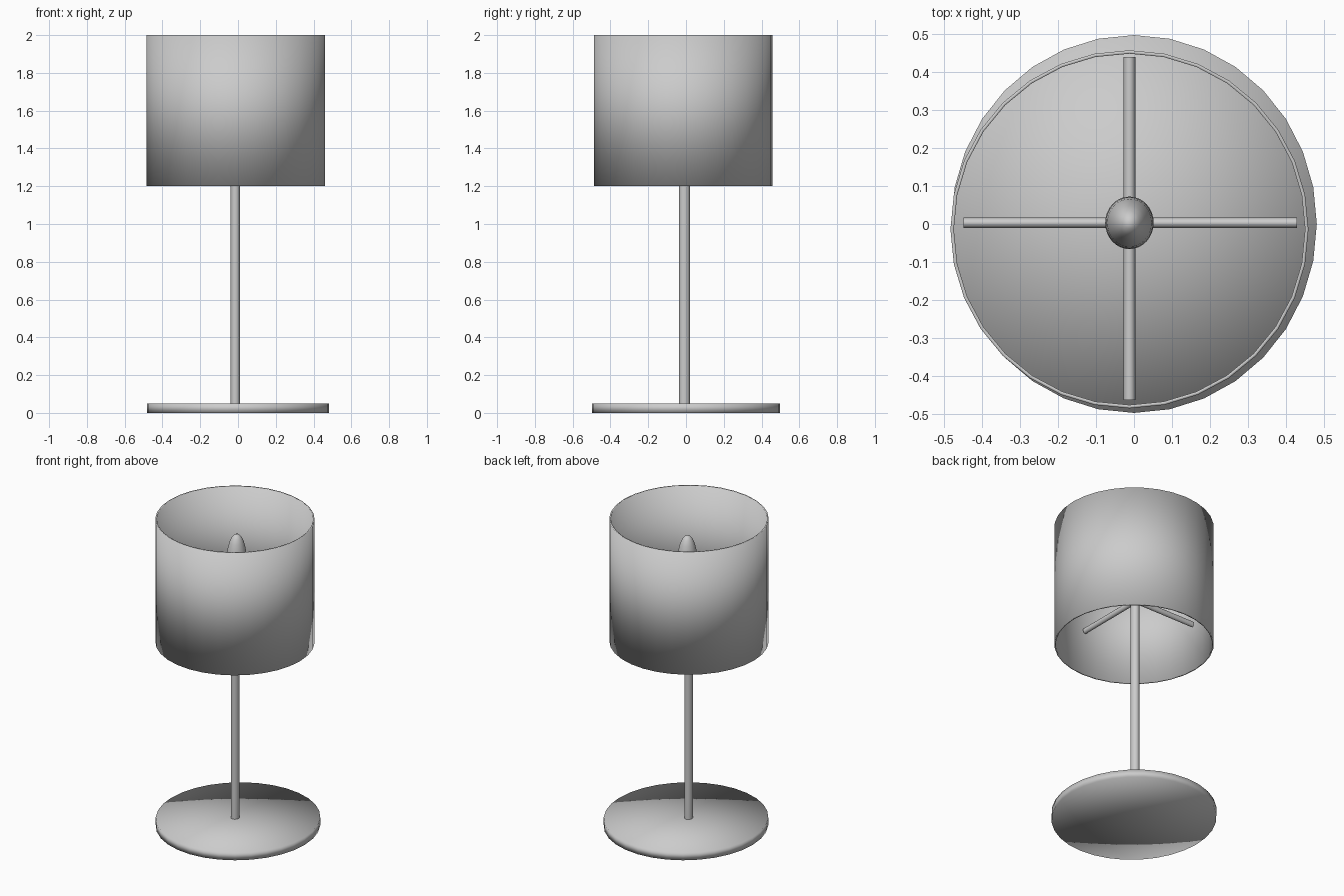
import bpy, bmesh
from math import pi
from mathutils import Matrix

if "Cube" in bpy.data.objects:
    bpy.data.objects.remove(bpy.data.objects["Cube"])


def finish(name, bm, smooth_angle=None):
    bmesh.ops.recalc_face_normals(bm, faces=bm.faces)
    mesh = bpy.data.meshes.new(name)
    bm.to_mesh(mesh)
    bm.free()
    ob = bpy.data.objects.new(name, mesh)
    bpy.context.collection.objects.link(ob)
    bpy.ops.object.select_all(action='DESELECT')
    ob.select_set(True)
    bpy.context.view_layer.objects.active = ob
    if smooth_angle is None:
        bpy.ops.object.shade_smooth()
    else:
        bpy.ops.object.shade_smooth_by_angle(angle=smooth_angle)
    return ob


def lathe(name, profile, center, scale=(1, 1), sides=32, closed=False, smooth_angle=None):
    """Spin an (r, z) profile round a vertical axis at center."""
    bm = bmesh.new()
    verts = [bm.verts.new((r, 0, z)) for r, z in profile]
    pairs = list(zip(verts, verts[1:]))
    if closed:
        pairs.append((verts[-1], verts[0]))
    edges = [bm.edges.new(p) for p in pairs]
    bmesh.ops.spin(bm, geom=verts + edges, axis=(0, 0, 1), cent=(0, 0, 0),
                   angle=2 * pi, steps=sides, use_duplicate=False)
    bmesh.ops.remove_doubles(bm, verts=bm.verts, dist=1e-5)
    bm.transform(Matrix.Translation((*center, 0)) @ Matrix.Diagonal((*scale, 1, 1)))
    return finish(name, bm, smooth_angle)


def bar(name, axis, center, length, radius, height):
    """Horizontal rod, slightly oval in section."""
    bm = bmesh.new()
    bmesh.ops.create_cone(bm, cap_ends=True, segments=32, radius1=1, radius2=1, depth=length)
    turn = Matrix.Rotation(pi / 2, 4, 'Y' if axis == 'X' else 'X')
    size = (1, radius, height, 1) if axis == 'X' else (radius, 1, height, 1)
    bm.transform(Matrix.Translation(center) @ Matrix.Diagonal(size) @ turn)
    return finish(name, bm, 0.6)


# Round foot
lathe("base", [(0, 0), (1, 0), (1, 0.05), (0, 0.05)], (0, 0), (0.482, 0.498))

# Upright pole
lathe("pole", [(0, 0.03), (1, 0.03), (1, 1.5), (0, 1.5)], (-0.014, -0.008),
      (0.025, 0.028), smooth_angle=0.6)

# Open drum shade with a thin wall
lathe("shade", [(0.472, 1.2), (0.472, 2.0), (0.463, 2.0), (0.463, 1.2)],
      (-0.012, -0.014), closed=True)

# Crossed rods inside the shade
bar("cross_bar_x", 'X', (-0.01, 0.003, 1.49), 0.88, 0.014, 0.018)
bar("cross_bar_y", 'Y', (-0.012, -0.012, 1.49), 0.905, 0.0155, 0.018)

# Candle-shaped bulb
lathe("bulb", [(0, 1.49), (0.028, 1.495), (0.046, 1.53), (0.059, 1.58), (0.066, 1.65),
               (0.064, 1.71), (0.060, 1.76), (0.053, 1.805), (0.043, 1.845),
               (0.030, 1.875), (0.015, 1.892), (0, 1.897)],
      (-0.012, 0.003), (0.97, 1.05))
